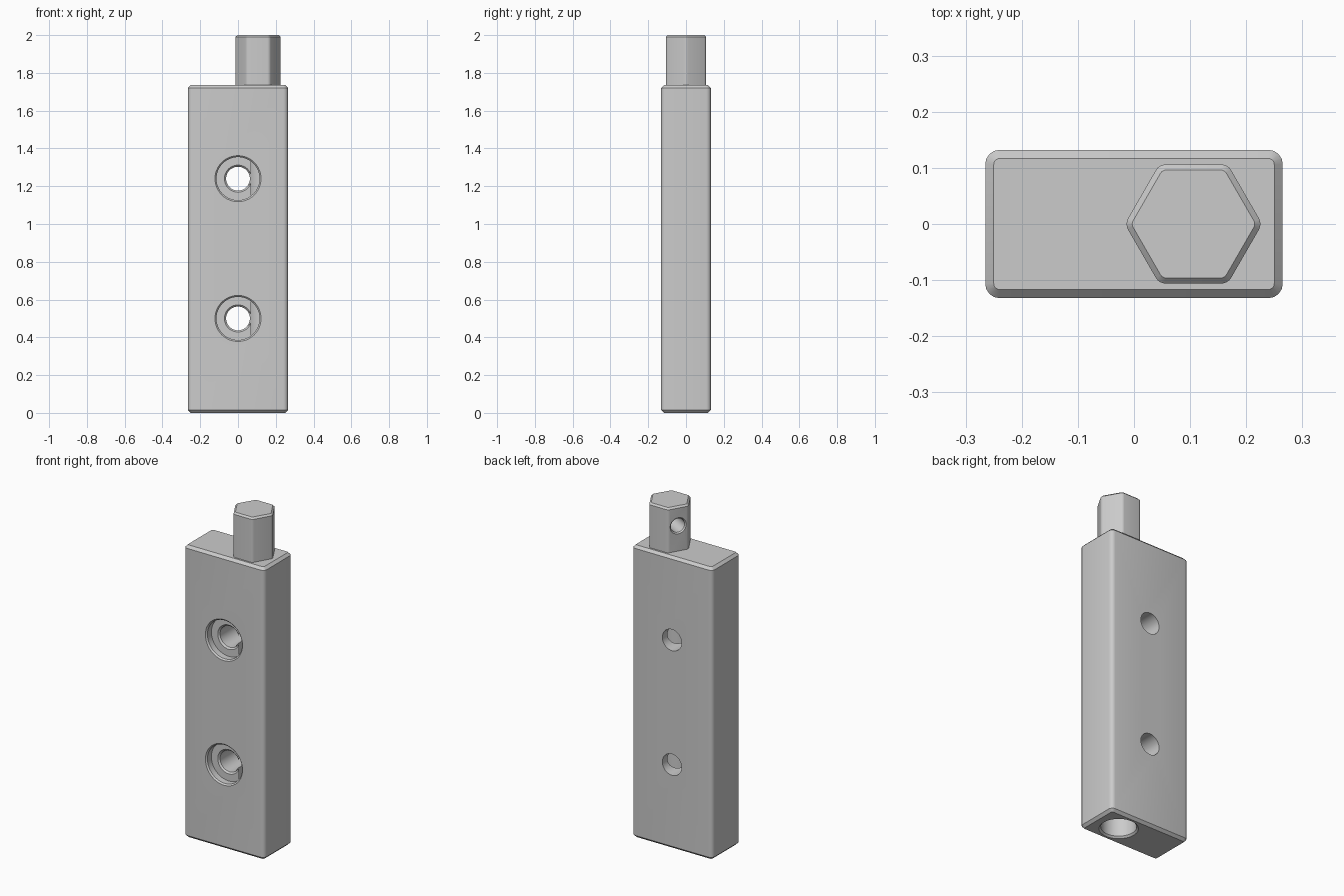
import bpy, bmesh, math
from mathutils import Vector

default = bpy.data.objects.get("Cube")
if default:
    bpy.data.objects.remove(default, do_unlink=True)

steel = bpy.data.materials.new("grey steel")
steel.use_nodes = True
GREY = (0.6, 0.6, 0.6, 1)
steel.diffuse_color = GREY
steel.node_tree.nodes["Principled BSDF"].inputs["Base Color"].default_value = GREY


def link(name, bm):
    bmesh.ops.recalc_face_normals(bm, faces=bm.faces[:])
    mesh = bpy.data.meshes.new(name)
    bm.to_mesh(mesh)
    bm.free()
    mesh.materials.append(steel)
    obj = bpy.data.objects.new(name, mesh)
    bpy.context.collection.objects.link(obj)
    return obj


def prism(name, outline, z0, z1, fillet, chamfer, cap_levels):
    """Extruded outline with rounded upright edges and chamfered caps."""
    bm = bmesh.new()
    base = bm.faces.new([bm.verts.new((x, y, z0)) for x, y in outline])
    top = bmesh.ops.extrude_face_region(bm, geom=[base], use_keep_orig=True)["geom"]
    for v in top:
        if isinstance(v, bmesh.types.BMVert):
            v.co.z = z1
    bmesh.ops.recalc_face_normals(bm, faces=bm.faces[:])
    upright = [e for e in bm.edges if abs(e.verts[0].co.z - e.verts[1].co.z) > 0.01]
    bmesh.ops.bevel(bm, geom=upright, offset=fillet, segments=4, profile=0.5, affect="EDGES")
    rims = [e for e in bm.edges
            if any(all(abs(v.co.z - z) < 1e-4 for v in e.verts) for z in cap_levels)]
    bmesh.ops.bevel(bm, geom=rims, offset=chamfer, segments=1, affect="EDGES")
    return link(name, bm)


def lathe_cutter(name, profile, origin, axis):
    """Solid of (radius, distance) rings along an axis, used to drill a hole."""
    bm = bmesh.new()
    turn = Vector((0, 0, 1)).rotation_difference(Vector(axis)).to_matrix()
    n = 48
    rings = []
    for r, d in profile:
        rings.append([bm.verts.new(Vector(origin) + turn @ Vector(
            (r * math.cos(math.tau * i / n), r * math.sin(math.tau * i / n), d)))
            for i in range(n)])
    for a, b in zip(rings, rings[1:]):
        for i in range(n):
            j = (i + 1) % n
            bm.faces.new((a[i], a[j], b[j], b[i]))
    bm.faces.new(rings[0])
    bm.faces.new(rings[-1])
    obj = link(name, bm)
    obj.hide_render = True
    return obj


def drill(target, cutters):
    """Cut the holes, keep the result as plain mesh and remove the cutters."""
    for c in cutters:
        m = target.modifiers.new(c.name, "BOOLEAN")
        m.operation, m.solver, m.object = "DIFFERENCE", "EXACT", c
    graph = bpy.context.evaluated_depsgraph_get()
    mesh = bpy.data.meshes.new_from_object(target.evaluated_get(graph))
    target.modifiers.clear()
    target.data = mesh
    for c in cutters:
        bpy.data.objects.remove(c, do_unlink=True)


W, D, H = 0.265, 0.132, 1.735
SHAFT_X = 0.106

# Rectangular body
body = prism("body", [(-W, -D), (W, -D), (W, D), (-W, D)], 0, H, 0.025, 0.015, (0, H))

# Two counterbored screw holes through the body
screw = [(0.132, -0.01), (0.122, 0), (0.114, 0.008), (0.114, 0.045),
         (0.072, 0.045), (0.063, 0.054), (0.063, 0.3)]
cutters = [lathe_cutter("screw_hole", screw, (0, -D, z), (0, 1, 0)) for z in (0.5, 1.24)]

# Long blind bore from the underside, in line with the hexagonal shaft
bore = [(0.115, -0.01), (0.105, 0), (0.095, 0.01), (0.095, 1.5)]
cutters.append(lathe_cutter("shaft_bore", bore, (SHAFT_X, 0, 0), (0, 0, 1)))
drill(body, cutters)

# Hexagonal shaft end
R = 0.1225
hexagon = [(SHAFT_X + R * math.cos(math.tau * i / 6), R * math.sin(math.tau * i / 6))
           for i in range(6)]
shaft = prism("hex_shaft", hexagon, H - 0.005, 2, 0.011, 0.01, (2,))

# Blind pin hole in the back right flat of the shaft
a = math.radians(150)
out = Vector((math.cos(a), math.sin(a), 0))
flat = Vector((SHAFT_X, 0, 1.885)) + out * R * math.cos(math.pi / 6)
pin = [(0.058, -0.01), (0.048, 0), (0.041, 0.007), (0.041, 0.15)]
drill(shaft, [lathe_cutter("pin_hole", pin, flat, -out)])

# Smooth round surfaces, sharp chamfers
bpy.ops.object.select_all(action="DESELECT")
for obj in (body, shaft):
    obj.select_set(True)
bpy.context.view_layer.objects.active = body
bpy.ops.object.shade_smooth_by_angle(angle=math.radians(30))
